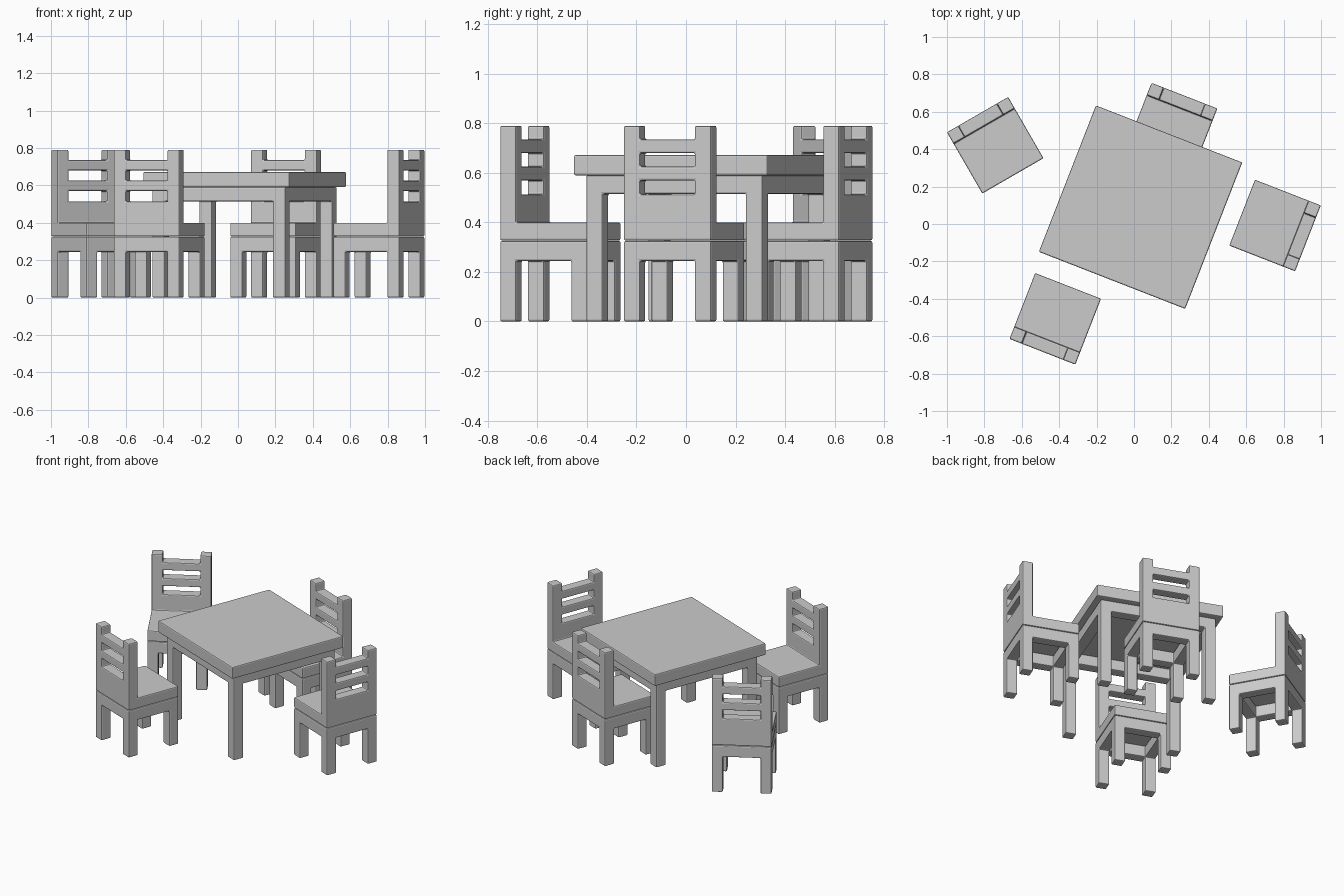
import bpy, bmesh
from math import radians
from mathutils import Vector

if "Cube" in bpy.data.objects:
    bpy.data.objects.remove(bpy.data.objects["Cube"])


def grid_solid(name, xs, ys, zs, filled, loc, angle, bevel):
    """One welded solid from the filled cells of a box grid, with softened edges."""
    size = [len(a) - 1 for a in (xs, ys, zs)]
    cells = {(i, j, k) for i in range(size[0]) for j in range(size[1])
             for k in range(size[2]) if filled(i, j, k)}
    bm = bmesh.new()
    cache = {}

    def vert(c):
        if c not in cache:
            cache[c] = bm.verts.new((xs[c[0]], ys[c[1]], zs[c[2]]))
        return cache[c]

    for cell in cells:
        for axis in range(3):
            for side in (0, 1):
                near = list(cell)
                near[axis] += 1 if side else -1
                if tuple(near) in cells:
                    continue
                u, v = (axis + 1) % 3, (axis + 2) % 3
                loop = []
                for du, dv in ((0, 0), (1, 0), (1, 1), (0, 1)):
                    c = list(cell)
                    c[axis] += side
                    c[u] += du
                    c[v] += dv
                    loop.append(vert(tuple(c)))
                bm.faces.new(loop if side else loop[::-1])
    mesh = bpy.data.meshes.new(name)
    bm.to_mesh(mesh)
    bm.free()
    ob = bpy.data.objects.new(name, mesh)
    bpy.context.collection.objects.link(ob)
    ob.location = Vector((loc[0], loc[1], 0))
    ob.rotation_euler.z = radians(angle)
    mod = ob.modifiers.new("soft_edges", "BEVEL")
    mod.width = bevel
    mod.segments = 2
    mod.limit_method = "ANGLE"
    mod.angle_limit = radians(40)
    return ob


def leg_frame(name, half, leg, apron_z, top, loc, angle):
    """Four square legs joined by a flush apron."""
    a = [-half, -half + leg, half - leg, half]

    def filled(i, j, k):
        corner = i != 1 and j != 1
        return corner or (k == 1 and (i, j) != (1, 1))
    return grid_solid(name, a, a, [0, apron_z, top], filled, loc, angle, 0.007)


def chair(name, loc, angle):
    h, p = 0.189, 0.07
    leg_frame(name + "_legs", h, p, 0.245, 0.325, loc, angle)
    # seat and slatted back as one piece, back on local +y
    xs = [-h, -h + p, h - p, h]
    ys = [-h, h - p, h]
    zs = [0.327, 0.40, 0.513, 0.57, 0.625, 0.68, 0.735, 0.79]

    def filled(i, j, k):
        if k == 0:
            return True
        return j == 1 and (i != 1 or k in (1, 3, 5))
    grid_solid(name + "_seat_and_back", xs, ys, zs, filled, loc, angle, 0.007)


# table
center, turn = (0.035, 0.09), -21.3
leg_frame("table_legs", 0.382, 0.072, 0.515, 0.59, center, turn)
grid_solid("table_top", [-0.42, 0.42], [-0.42, 0.42], [0.59, 0.672],
           lambda i, j, k: True, center, turn, 0.007)

# chairs
chair("front_chair", (-0.421, -0.507), 180 + turn)
chair("right_chair", (0.754, -0.008), turn - 90)
chair("back_chair", (0.201, 0.51), turn)
chair("left_chair", (-0.742, 0.421), 30)
